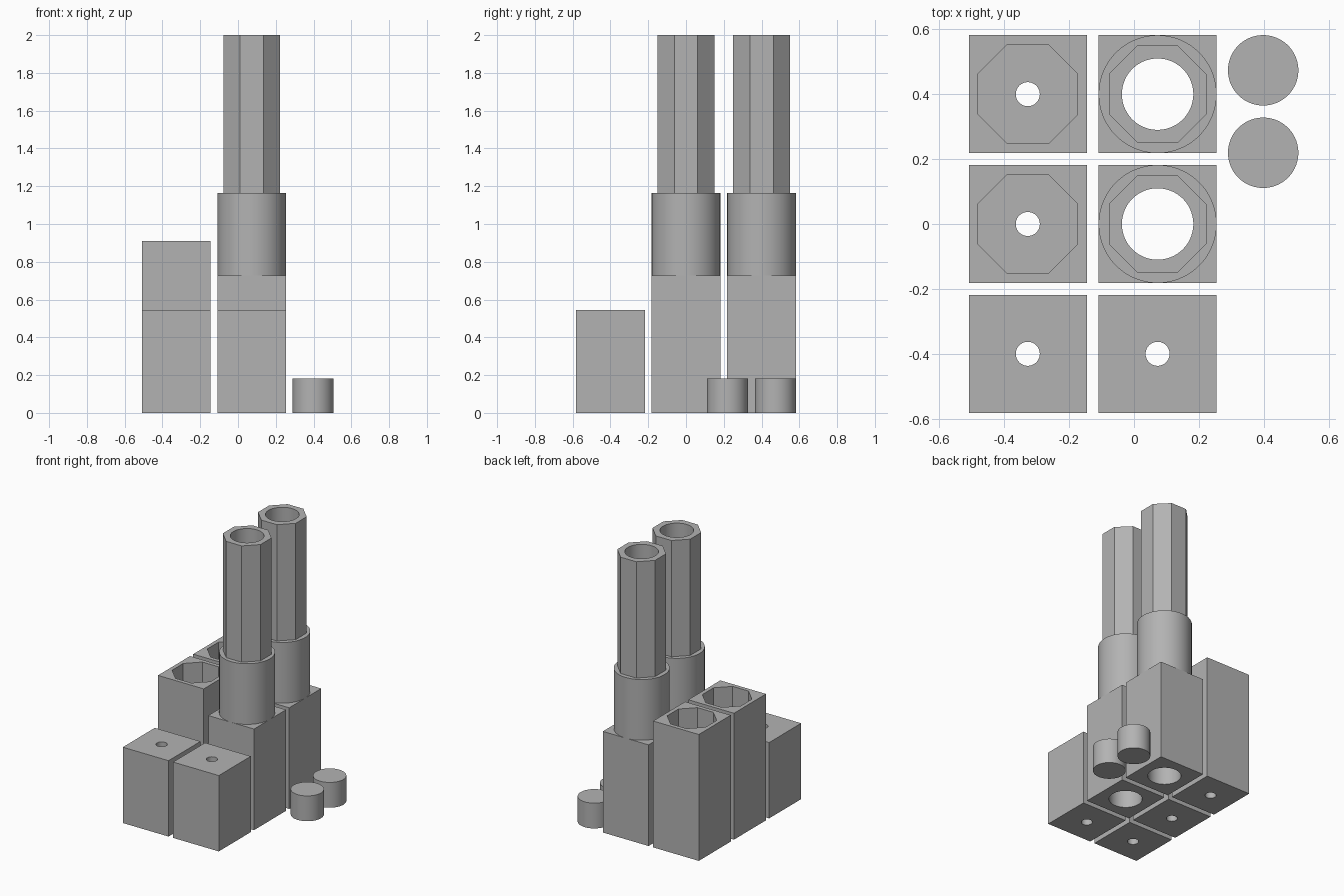
import bpy, math

if "Cube" in bpy.data.objects:
    bpy.data.objects.remove(bpy.data.objects["Cube"])

# One flat grey for the whole set
grey = bpy.data.materials.new("plain grey")
grey.diffuse_color = (0.45, 0.45, 0.45, 1)
grey.use_nodes = True
grey.node_tree.nodes["Principled BSDF"].inputs["Base Color"].default_value = grey.diffuse_color

HALF = 0.1818                  # half the width of every block
X_LEFT, X_MID, X_RIGHT = -0.3273, 0.0727, 0.398
SPACING = 0.4


def prism(name, sides, apothem, x, y, z0, z1):
    """Upright prism; low side counts are sized across flats, flats facing the axes."""
    r = apothem / math.cos(math.pi / sides) if sides <= 8 else apothem
    bpy.ops.mesh.primitive_cylinder_add(
        vertices=sides, radius=r, depth=z1 - z0, location=(x, y, (z0 + z1) / 2),
        rotation=(0, 0, math.pi / sides))
    obj = bpy.context.object
    obj.name = name
    obj.data.materials.append(grey)
    return obj


def cut(obj, *cutters):
    """Subtract each cutter and throw it away."""
    for c in cutters:
        mod = obj.modifiers.new("cut", 'BOOLEAN')
        mod.operation, mod.solver, mod.object = 'DIFFERENCE', 'EXACT', c
        bpy.context.view_layer.objects.active = obj
        bpy.ops.object.modifier_apply(modifier=mod.name)
        bpy.data.objects.remove(c, do_unlink=True)
    return obj


def smooth(obj):
    bpy.ops.object.select_all(action='DESELECT')
    obj.select_set(True)
    bpy.context.view_layer.objects.active = obj
    bpy.ops.object.shade_smooth_by_angle(angle=math.radians(20))


# Front blocks with a narrow hole straight through
for x, side in ((X_LEFT, "left"), (X_MID, "right")):
    block = prism(f"front_block_{side}", 4, HALF, x, -SPACING, 0, 0.5455)
    smooth(cut(block, prism("hole", 64, 0.037, x, -SPACING, -0.1, 0.7)))

for y, row in ((0, "middle"), (SPACING, "back")):
    # Socket blocks: octagonal pocket with a narrow hole in the floor
    socket = prism(f"socket_block_{row}", 4, HALF, X_LEFT, y, 0, 0.909)
    smooth(cut(socket,
               prism("pocket", 8, 0.1527, X_LEFT, y, 0.091, 1.0),
               prism("hole", 64, 0.037, X_LEFT, y, -0.1, 0.5)))

    # Towers: square base, round collar and octagonal tube sharing one bore
    for name, sides, apothem, z0, z1 in (
            ("tower_base", 4, HALF, 0, 0.7273),
            ("tower_collar", 96, HALF, 0.7273, 1.1636),
            ("tower_tube", 8, 0.150, 1.1636, 2.0)):
        part = prism(f"{name}_{row}", sides, apothem, X_MID, y, z0, z1)
        smooth(cut(part, prism("bore", 64, 0.11, X_MID, y, z0 - 0.1, z1 + 0.1)))

# Loose round plugs
for y, row in ((0.2195, "front"), (0.4735, "back")):
    smooth(prism(f"plug_{row}", 64, 0.1085, X_RIGHT, y, 0, 0.1818))
